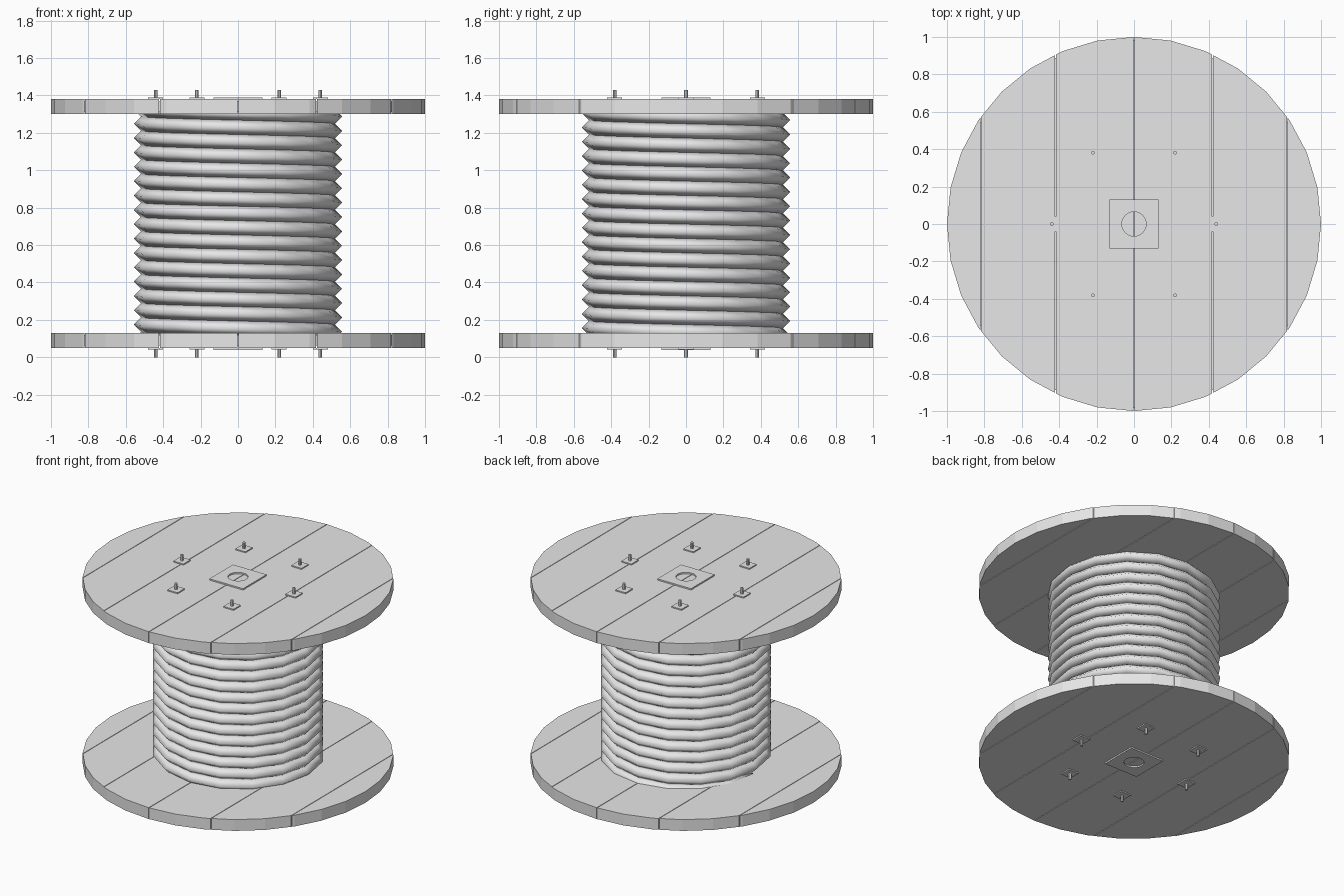
import bpy, bmesh
from math import cos, sin, pi, tau
from mathutils import Matrix, Vector

cube = bpy.data.objects.get("Cube")
if cube:
    bpy.data.objects.remove(cube, do_unlink=True)

# Single flat colour
grey = bpy.data.materials.new("light_grey")
grey.use_nodes = True
GREY = (0.8, 0.8, 0.8, 1)
grey.diffuse_color = GREY
grey.node_tree.nodes["Principled BSDF"].inputs["Base Color"].default_value = GREY

MID = 0.715           # mid height, used to mirror top and bottom
FLANGE = 0.08         # flange thickness
FLANGE_MID = 0.625    # flange centre, measured from mid height
OUTER = MID - 0.05    # outer flange face, measured from mid height


def finish(name, bm, smooth=False):
    bmesh.ops.recalc_face_normals(bm, faces=bm.faces)
    mesh = bpy.data.meshes.new(name)
    bm.to_mesh(mesh)
    bm.free()
    mesh.materials.append(grey)
    for poly in mesh.polygons:
        poly.use_smooth = smooth
    obj = bpy.data.objects.new(name, mesh)
    bpy.context.collection.objects.link(obj)
    return obj


def add_cylinder(bm, radius, height, centre, sides):
    bmesh.ops.create_cone(bm, cap_ends=True, segments=sides, radius1=radius,
                          radius2=radius, depth=height,
                          matrix=Matrix.Translation(centre))


def add_box(bm, size, centre):
    bmesh.ops.create_cube(bm, size=1, matrix=Matrix.Translation(centre)
                          @ Matrix.Diagonal((*size, 1)))


def clip(bm, x, direction):
    geom = bm.verts[:] + bm.edges[:] + bm.faces[:]
    cut = bmesh.ops.bisect_plane(bm, geom=geom, plane_co=(x, 0, 0),
                                 plane_no=(direction, 0, 0), clear_outer=True)
    edges = [e for e in cut["geom_cut"] if isinstance(e, bmesh.types.BMEdge)]
    bmesh.ops.holes_fill(bm, edges=edges)


seams = (-0.82, -0.42, 0, 0.42, 0.82)
GAP = 0.002
bounds = list(zip((None, *seams), (*seams, None)))

for side, label in ((1, "top"), (-1, "bottom")):
    z = MID + side * FLANGE_MID
    face = MID + side * OUTER

    # Flange boards, sliced from a round disc
    for number, (low, high) in enumerate(bounds):
        bm = bmesh.new()
        add_cylinder(bm, 1, FLANGE, (0, 0, z), 32)
        if low is not None:
            clip(bm, low + GAP, -1)
        if high is not None:
            clip(bm, high - GAP, 1)
        finish(f"{label}_board_{number + 1}", bm)

    # Thin backing that closes the seams
    bm = bmesh.new()
    add_cylinder(bm, 0.985, FLANGE * 0.7, (0, 0, z), 32)
    finish(f"{label}_backing", bm)

    # Square centre plate with a round hole
    bm = bmesh.new()
    add_box(bm, (0.264, 0.264, 0.01), (0, 0, face + side * 0.005))
    plate = finish(f"{label}_centre_plate", bm)
    bm = bmesh.new()
    add_cylinder(bm, 0.065, 0.1, (0, 0, face), 24)
    cutter = finish(f"{label}_hole_cutter", bm)
    cutter.hide_render = True
    cutter.hide_viewport = True
    hole = plate.modifiers.new("hole", 'BOOLEAN')
    hole.operation = 'DIFFERENCE'
    hole.solver = 'EXACT'
    hole.object = cutter

    # Ring of bolts with square washers
    bm = bmesh.new()
    for i in range(6):
        x, y = 0.44 * cos(i * tau / 6), 0.44 * sin(i * tau / 6)
        add_box(bm, (0.08, 0.08, 0.008), (x, y, face + side * 0.004))
        add_cylinder(bm, 0.01, 0.06, (x, y, face + side * 0.02), 8)
    finish(f"{label}_bolts", bm)

# Inner core
bm = bmesh.new()
add_cylinder(bm, 0.5, 2 * FLANGE_MID, (0, 0, MID), 32)
finish("core", bm)

# Wound cable: a four-sided tube swept along a helix
TURNS, STEPS = 16, 16
PITCH, COIL_RADIUS, CABLE_RADIUS = 0.0767, 0.515, 0.042
bm = bmesh.new()
rings = []
for i in range(TURNS * STEPS + 1):
    angle = pi - tau * i / STEPS
    height = 0.098 + PITCH * i / STEPS
    outward = Vector((cos(angle), sin(angle), 0))
    ring = []
    for k in range(4):
        a = k * pi / 2
        point = outward * (COIL_RADIUS + CABLE_RADIUS * cos(a))
        point.z = height + CABLE_RADIUS * sin(a)
        ring.append(bm.verts.new(point))
    rings.append(ring)
for a, b in zip(rings, rings[1:]):
    for k in range(4):
        n = (k + 1) % 4
        bm.faces.new((a[k], a[n], b[n], b[k]))
bm.faces.new(rings[0])
bm.faces.new(rings[-1])
finish("wound_cable", bm, smooth=True)
